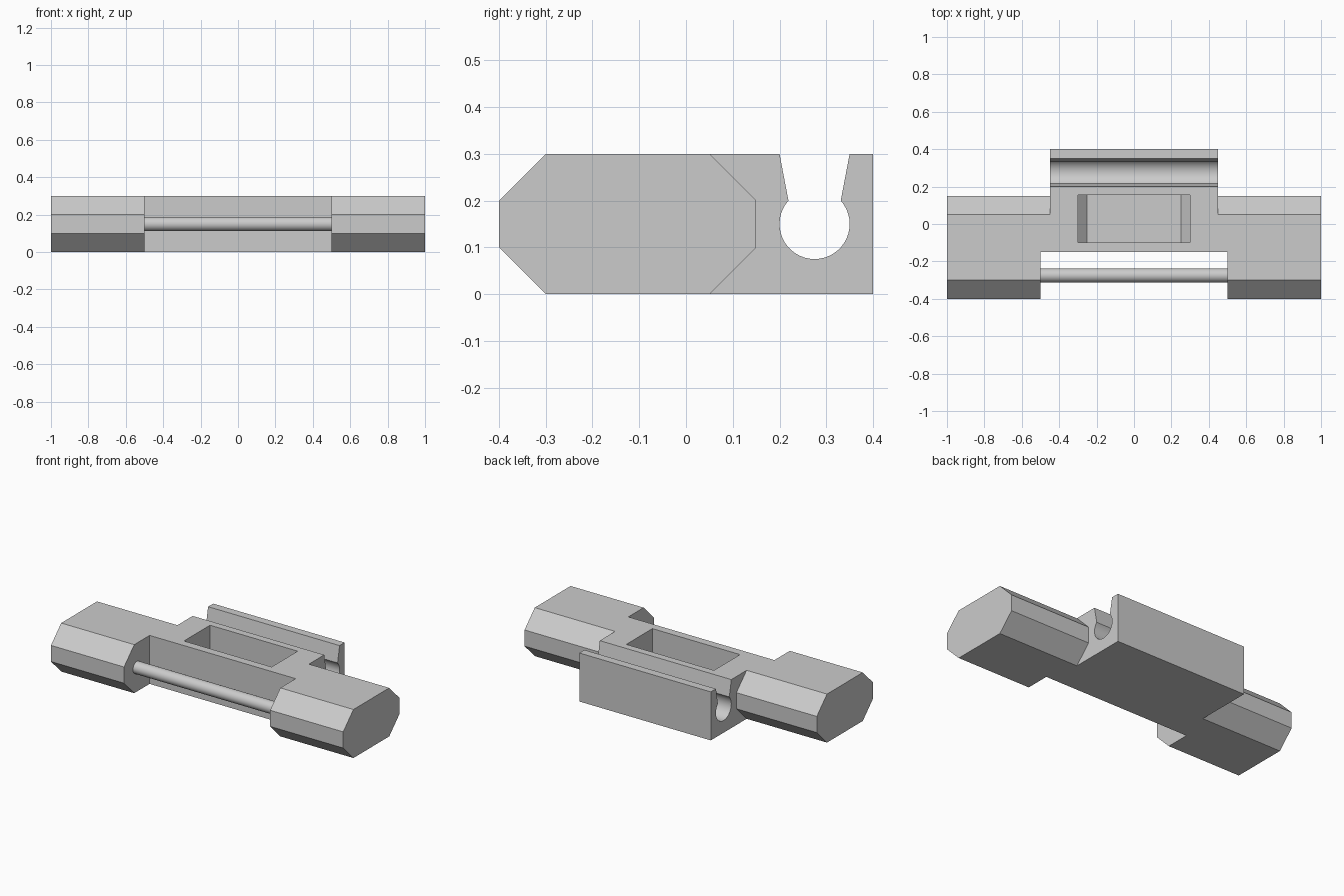
import bpy, bmesh, math
from mathutils import Vector

if "Cube" in bpy.data.objects:
    bpy.data.objects.remove(bpy.data.objects["Cube"], do_unlink=True)

grey = bpy.data.materials.new("light_grey")
grey.use_nodes = True
grey.diffuse_color = (0.6, 0.6, 0.6, 1)
grey.node_tree.nodes["Principled BSDF"].inputs["Base Color"].default_value = (0.6, 0.6, 0.6, 1)


def prism(name, base, offset):
    """Extrude a closed outline along an offset vector."""
    bm = bmesh.new()
    face = bm.faces.new([bm.verts.new(p) for p in base])
    side = bmesh.ops.extrude_face_region(bm, geom=[face])
    verts = [g for g in side["geom"] if isinstance(g, bmesh.types.BMVert)]
    bmesh.ops.translate(bm, verts=verts, vec=Vector(offset))
    bmesh.ops.recalc_face_normals(bm, faces=bm.faces)
    mesh = bpy.data.meshes.new(name)
    bm.to_mesh(mesh)
    bm.free()
    mesh.materials.append(grey)
    ob = bpy.data.objects.new(name, mesh)
    bpy.context.collection.objects.link(ob)
    return ob


def along_x(name, profile, half):
    return prism(name, [(-half, y, z) for y, z in profile], (2 * half, 0, 0))


def select_only(ob):
    bpy.ops.object.select_all(action="DESELECT")
    ob.select_set(True)
    bpy.context.view_layer.objects.active = ob


def combine(ob, tool, operation):
    select_only(ob)
    mod = ob.modifiers.new(operation.lower(), "BOOLEAN")
    mod.object, mod.operation, mod.solver = tool, operation, "EXACT"
    bpy.ops.object.modifier_apply(modifier=mod.name)
    bpy.data.objects.remove(tool, do_unlink=True)


# Long eight-sided bar
body = along_x("body", [(-.3, 0), (.05, 0), (.15, .1), (.15, .2),
                        (.05, .3), (-.3, .3), (-.4, .2), (-.4, .1)], 1)

# Rear block with a round snap-in groove
cy, cz, r = .275, .15, .075
start = math.asin(.05 / r)
sweep = math.pi + 2 * start
arc = [(cy + r * math.cos(start - sweep * i / 32),
        cz + r * math.sin(start - sweep * i / 32)) for i in range(33)]
clip = [(-.1, 0), (.4, 0), (.4, .3), (.35, .3)] + arc + [(.2, .3), (-.1, .3)]
combine(body, along_x("clip", clip, .45), "UNION")

# Front notch between the two ends
notch = along_x("notch", [(-.5, -.1), (-.15, -.1), (-.15, .4), (-.5, .4)], .5)
combine(body, notch, "DIFFERENCE")

# Top pocket with sloped corners at its floor
pocket_outline = [(-.3, .4), (-.3, .1), (-.25, .05), (.25, .05), (.3, .1), (.3, .4)]
pocket = prism("pocket", [(x, -.1, z) for x, z in pocket_outline], (0, .255, 0))
combine(body, pocket, "DIFFERENCE")

# Merge leftover coplanar faces
bm = bmesh.new()
bm.from_mesh(body.data)
bmesh.ops.remove_doubles(bm, verts=bm.verts, dist=1e-5)
bmesh.ops.dissolve_limit(bm, angle_limit=.01, verts=bm.verts, edges=bm.edges)
bm.to_mesh(body.data)
bm.free()

# Crossbar across the notch
bar_r = .0375
circle = [(-.275 + bar_r * math.cos(math.tau * i / 32),
           .15 + bar_r * math.sin(math.tau * i / 32)) for i in range(32)]
crossbar = along_x("crossbar", circle, .5)

for ob in (body, crossbar):
    select_only(ob)
    bpy.ops.object.shade_smooth_by_angle(angle=math.radians(25))
